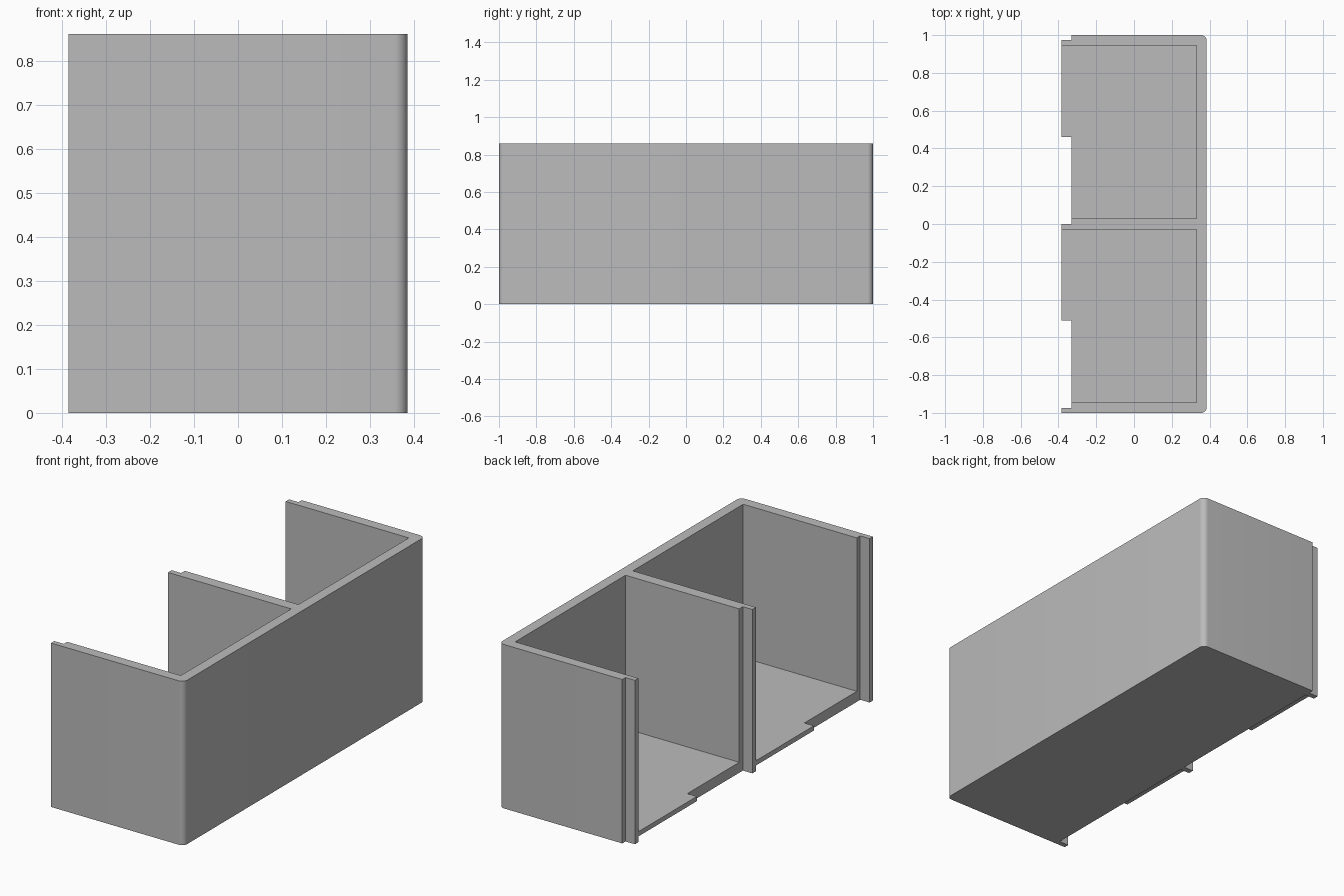
import bpy
import bmesh
import math

if "Cube" in bpy.data.objects:
    bpy.data.objects.remove(bpy.data.objects["Cube"], do_unlink=True)

# Overall sizes
HEIGHT = 0.86
OUT_X, IN_X = 0.385, 0.33      # outer and inner face of the closed long side
LIP_X, OPEN_X = -0.385, -0.33  # tongue tips and floor edge on the open side
IN_Y, MID = 0.945, 0.03        # inner faces of the end walls, half divider
FLOOR = 0.055
RADIUS = 0.03

grey = bpy.data.materials.new("plain grey")
grey.use_nodes = True
colour = (0.5, 0.5, 0.5, 1.0)
grey.diffuse_color = colour
grey.node_tree.nodes["Principled BSDF"].inputs["Base Color"].default_value = colour


def prism(name, outline, z0, z1):
    """Extrude a plan outline from z0 to z1."""
    bm = bmesh.new()
    face = bm.faces.new([bm.verts.new((x, y, z0)) for x, y in outline])
    top = bmesh.ops.extrude_face_region(bm, geom=[face])["geom"]
    verts = [v for v in top if isinstance(v, bmesh.types.BMVert)]
    bmesh.ops.translate(bm, verts=verts, vec=(0, 0, z1 - z0))
    bmesh.ops.recalc_face_normals(bm, faces=bm.faces)
    mesh = bpy.data.meshes.new(name)
    bm.to_mesh(mesh)
    bm.free()
    mesh.materials.append(grey)
    obj = bpy.data.objects.new(name, mesh)
    bpy.context.collection.objects.link(obj)
    return obj


def box(name, x0, x1, y0, y1, z0, z1):
    return prism(name, [(x0, y0), (x1, y0), (x1, y1), (x0, y1)], z0, z1)


def corner(cy, start):
    """Quarter round on the closed side."""
    cx = OUT_X - RADIUS
    angles = [math.radians(start + 90 * i / 8) for i in range(9)]
    return [(cx + RADIUS * math.cos(a), cy + RADIUS * math.sin(a)) for a in angles]


# Plan of the block: rounded back corners, half-thickness tongues on the open side
outline = corner(-1 + RADIUS, -90) + corner(1 - RADIUS, 0)
outline += [(OPEN_X, 1)]
for y_high, y_low in ((0.973, IN_Y), (0.0, -MID)):
    outline += [(OPEN_X, y_high), (LIP_X, y_high), (LIP_X, y_low), (OPEN_X, y_low)]
outline += [(OPEN_X, -0.973), (LIP_X, -0.973), (LIP_X, -1)]
body = prism("compartment_shell", outline, 0, HEIGHT)

# Hollow out the two compartments, leaving floor, walls and divider
for y0, y1 in ((MID, IN_Y), (-IN_Y, -MID)):
    cutter = box("compartment_cutter", OPEN_X - 0.02, IN_X, y0, y1, FLOOR, HEIGHT + 0.1)
    cutter.hide_render = True
    mod = body.modifiers.new("hollow", "BOOLEAN")
    mod.operation = "DIFFERENCE"
    mod.solver = "EXACT"
    mod.object = cutter
    bpy.context.view_layer.objects.active = body
    bpy.ops.object.modifier_apply(modifier=mod.name)
    bpy.data.objects.remove(cutter, do_unlink=True)

bpy.ops.object.select_all(action="DESELECT")
body.select_set(True)
bpy.context.view_layer.objects.active = body
bpy.ops.object.shade_smooth_by_angle(angle=math.radians(30))

# Thin floor tabs projecting from the open edge
for side, y0, y1 in (("back", 0.46, IN_Y), ("front", -0.51, -MID)):
    box(side + "_floor_tab", LIP_X, OPEN_X, y0, y1, 0.03, FLOOR)
